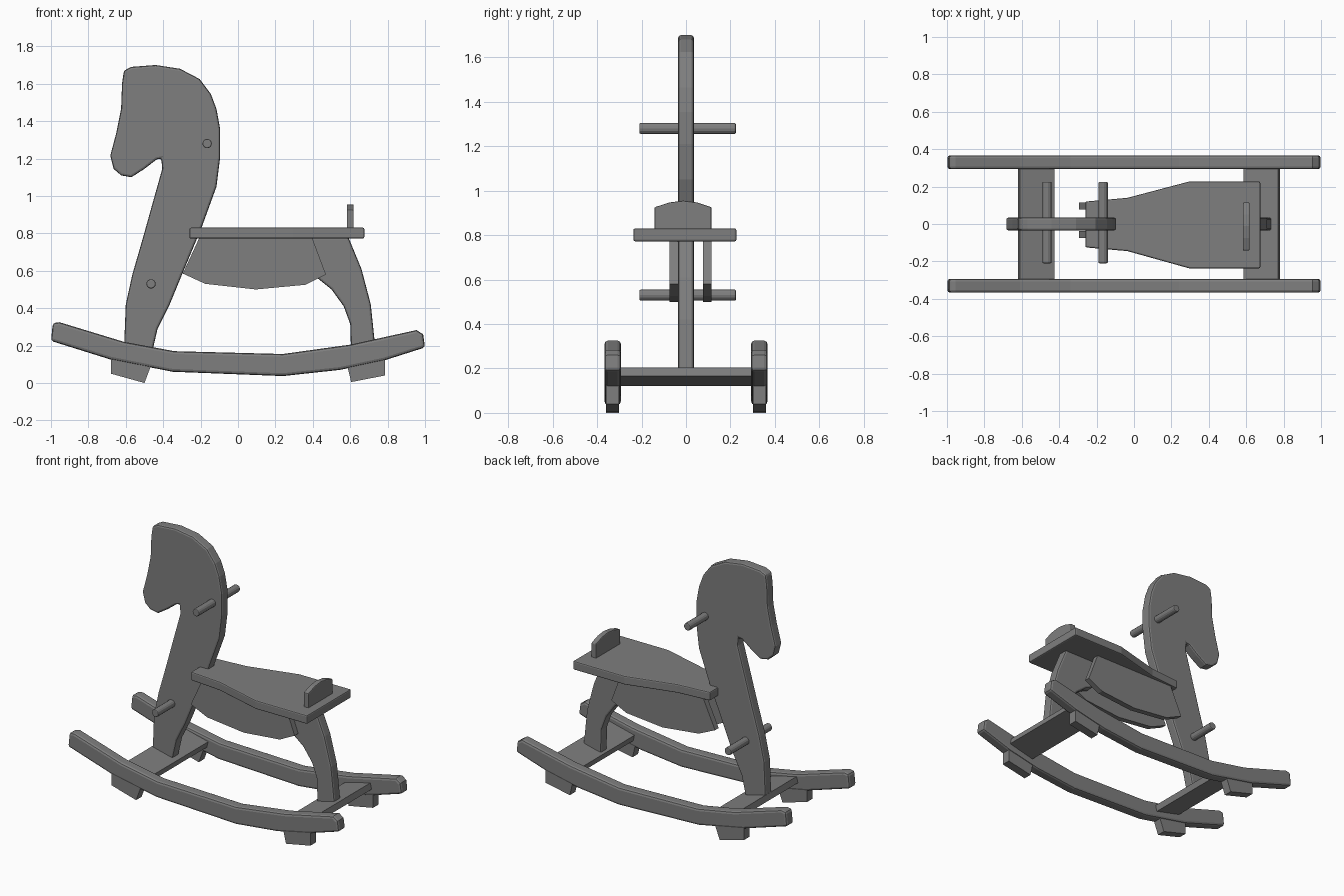
import bpy
import bmesh
import math
from mathutils import Vector

cube = bpy.data.objects.get("Cube")
if cube:
    bpy.data.objects.remove(cube, do_unlink=True)

wood = bpy.data.materials.new("grey_wood")
wood.use_nodes = True
GREY = (0.21, 0.21, 0.21, 1)
wood.diffuse_color = GREY
wood.node_tree.nodes["Principled BSDF"].inputs["Base Color"].default_value = GREY


def board(name, outline, axis, low, high, bevel=0.0):
    """Extrude a flat outline along an axis (x, y or z) from low to high."""
    place = {"x": lambda a, b, d: (d, a, b),
             "y": lambda a, b, d: (a, d, b),
             "z": lambda a, b, d: (a, b, d)}[axis]
    bm = bmesh.new()
    face = bm.faces.new([bm.verts.new(place(a, b, low)) for a, b in outline])
    grown = bmesh.ops.extrude_face_region(bm, geom=[face])["geom"]
    verts = [v for v in grown if isinstance(v, bmesh.types.BMVert)]
    bmesh.ops.translate(bm, verts=verts, vec=Vector(place(0, 0, high - low)))
    bmesh.ops.recalc_face_normals(bm, faces=bm.faces)
    mesh = bpy.data.meshes.new(name)
    bm.to_mesh(mesh)
    bm.free()
    mesh.materials.append(wood)
    obj = bpy.data.objects.new(name, mesh)
    bpy.context.collection.objects.link(obj)
    if bevel:
        mod = obj.modifiers.new("rounded_edges", "BEVEL")
        mod.width = bevel
        mod.segments = 2
        mod.limit_method = "ANGLE"
        mod.angle_limit = math.radians(50)
    return obj


def peg(name, x, z):
    """Round handle through the body."""
    ring = [(x + 0.025 * math.cos(i * math.tau / 14),
             z + 0.025 * math.sin(i * math.tau / 14)) for i in range(14)]
    board(name, ring, "y", -0.21, 0.225, 0.006)


# Head, neck and front leg in one board
board("head_and_front_leg", [
    (-.61, 1.67), (-.57, 1.69), (-.44, 1.7), (-.31, 1.68), (-.205, 1.625),
    (-.145, 1.545), (-.115, 1.465), (-.095, 1.355), (-.095, 1.21),
    (-.115, 1.05), (-.195, .83), (-.295, .59), (-.365, .42), (-.43, .29),
    (-.46, .16), (-.61, .17), (-.6, .42), (-.565, .58), (-.51, .77),
    (-.45, .985), (-.405, 1.145), (-.41, 1.2), (-.435, 1.195), (-.5, 1.145),
    (-.57, 1.1), (-.625, 1.11), (-.665, 1.145), (-.683, 1.215),
    (-.65, 1.34), (-.625, 1.465), (-.62, 1.6)], "y", -0.035, 0.035, 0.012)

# Rear leg
board("rear_leg", [
    (.36, .78), (.59, .78), (.66, .61), (.71, .42), (.735, .18),
    (.605, .15), (.6, .315), (.565, .41), (.5, .5), (.425, .56), (.36, .59)],
    "y", -0.035, 0.035, 0.012)

# Side panels under the seat
for name, low in (("right_side_panel", -0.075), ("left_side_panel", 0.077)):
    board(name, [(-.205, .78), (-.295, .585), (-.175, .53), (.095, .5),
                 (.36, .525), (.47, .58), (.395, .78)], "y", low, low + 0.038)

# Seat and its low backrest
board("seat", [(-.26, -.125), (-.035, -.145), (.295, -.237), (.675, -.237),
               (.675, .227), (.295, .227), (-.035, .14), (-.26, .12)],
      "z", 0.772, 0.83, 0.008)
board("backrest", [(-.142, .82), (-.142, .925), (-.075, .947), (-.012, .955),
                   (.05, .947), (.115, .925), (.115, .82)],
      "x", 0.582, 0.618, 0.006)

# Handle and foot peg
peg("handle_peg", -0.165, 1.28)
peg("foot_peg", -0.465, 0.53)

# Rockers with two feet each
for side, low in (("right", -0.367), ("left", 0.293)):
    board(side + "_rocker", [
        (-.99, .32), (-.955, .325), (-.61, .22), (-.34, .17), (.24, .155),
        (.6, .205), (.955, .283), (.99, .26), (1, .19), (.78, .12),
        (.545, .07), (.24, .037), (-.35, .06), (-.68, .125), (-1, .225)],
        "y", low, low + 0.074, 0.015)
    board(side + "_front_foot", [(-.68, .16), (-.68, .05), (-.5, 0),
                                 (-.455, .12)], "y", low + .008, low + .066)
    board(side + "_rear_foot", [(.58, .11), (.605, .005), (.785, .04),
                                (.785, .15)], "y", low + .008, low + .066)

# Sloping cross planks that join the rockers
board("front_cross_plank", [(-.62, .165), (-.61, .205), (-.425, .16),
                            (-.435, .12)], "y", -0.3, 0.3)
board("rear_cross_plank", [(.595, .12), (.585, .16), (.77, .205),
                           (.78, .165)], "y", -0.3, 0.3)
